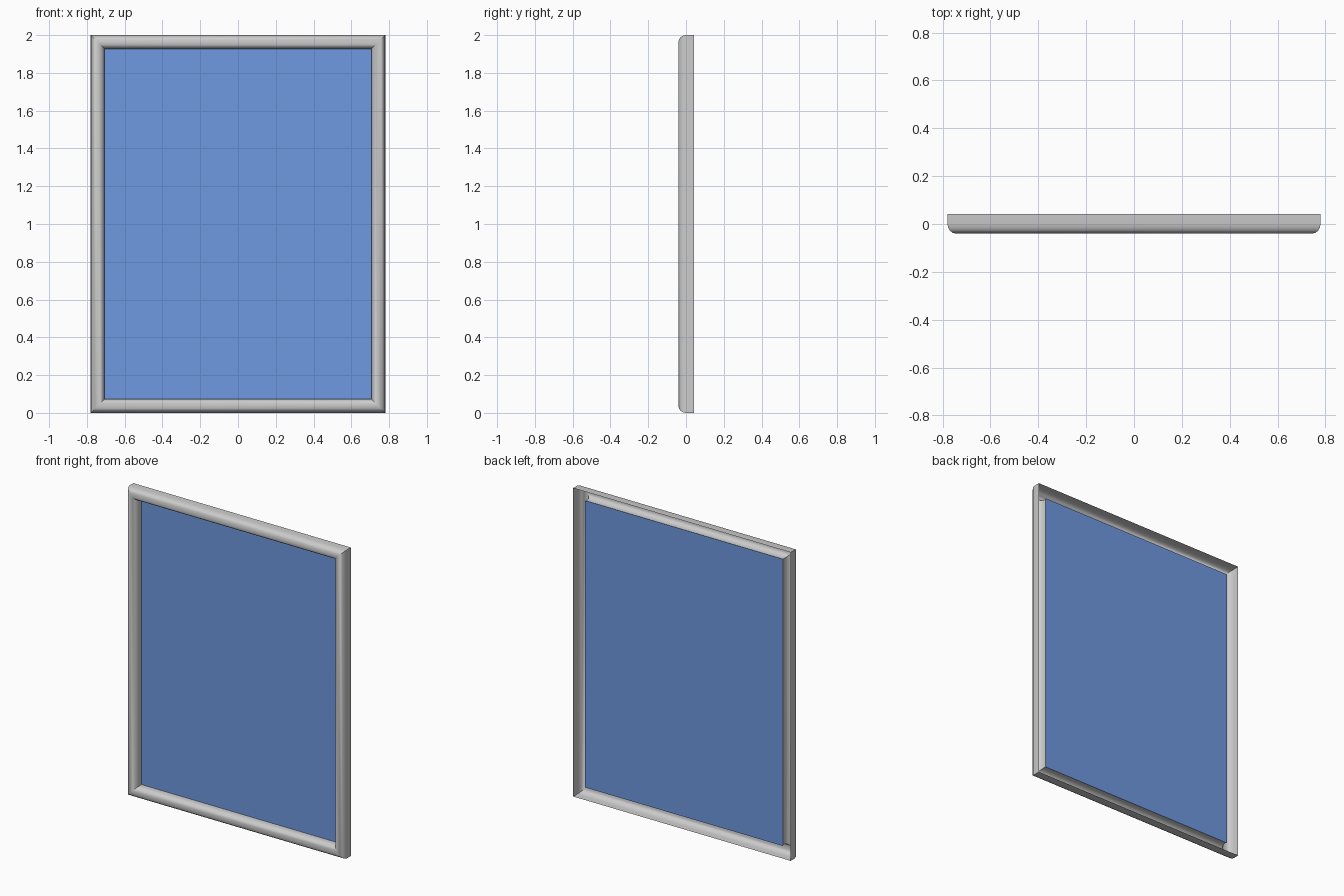
import bpy, bmesh, math

if "Cube" in bpy.data.objects:
    bpy.data.objects.remove(bpy.data.objects["Cube"])

HALF_W, HEIGHT = 0.78, 2.0
BAR = 0.073            # width of the frame moulding
PANEL_Y = 0.021


def make_object(name, bm):
    bmesh.ops.recalc_face_normals(bm, faces=bm.faces)
    mesh = bpy.data.meshes.new(name)
    bm.to_mesh(mesh)
    bm.free()
    obj = bpy.data.objects.new(name, mesh)
    bpy.context.collection.objects.link(obj)
    return obj


def rectangle(bm, inset, y):
    w = HALF_W - inset
    lo, hi = inset, HEIGHT - inset
    return [bm.verts.new((x, y, z))
            for x, z in ((-w, lo), (w, lo), (w, hi), (-w, hi))]


# half-round moulding, open at the back: outer wall, round front, inner lip
SEGMENTS = 8
radius = BAR / 2
profile = [(0, 0.042)]
for i in range(SEGMENTS + 1):
    a = math.pi * i / SEGMENTS
    profile.append((radius * (1 - math.cos(a)), -0.04 * math.sin(a)))
profile.append((BAR, PANEL_Y))

# mitred frame swept round the rectangle
bm = bmesh.new()
loops = [rectangle(bm, inset, y) for inset, y in profile]
for a, b in zip(loops, loops[1:]):
    for k in range(4):
        n = (k + 1) % 4
        bm.faces.new((a[k], a[n], b[n], b[k]))
frame = make_object("frame", bm)
# outside of the open shell points outwards
if frame.data.polygons[0].normal.z > 0:
    frame.data.flip_normals()
bpy.context.view_layer.objects.active = frame
frame.select_set(True)
bpy.ops.object.shade_smooth_by_angle(angle=math.radians(35))

# blue panel closing the opening, facing the front
bm = bmesh.new()
bm.faces.new(rectangle(bm, BAR - 0.003, PANEL_Y))
panel = make_object("panel", bm)
if panel.data.polygons[0].normal.y > 0:
    panel.data.flip_normals()
blue = bpy.data.materials.new("blue")
blue.diffuse_color = (0.16, 0.32, 0.75, 1)
blue.use_nodes = True
blue.node_tree.nodes["Principled BSDF"].inputs["Base Color"].default_value = blue.diffuse_color
panel.data.materials.append(blue)
